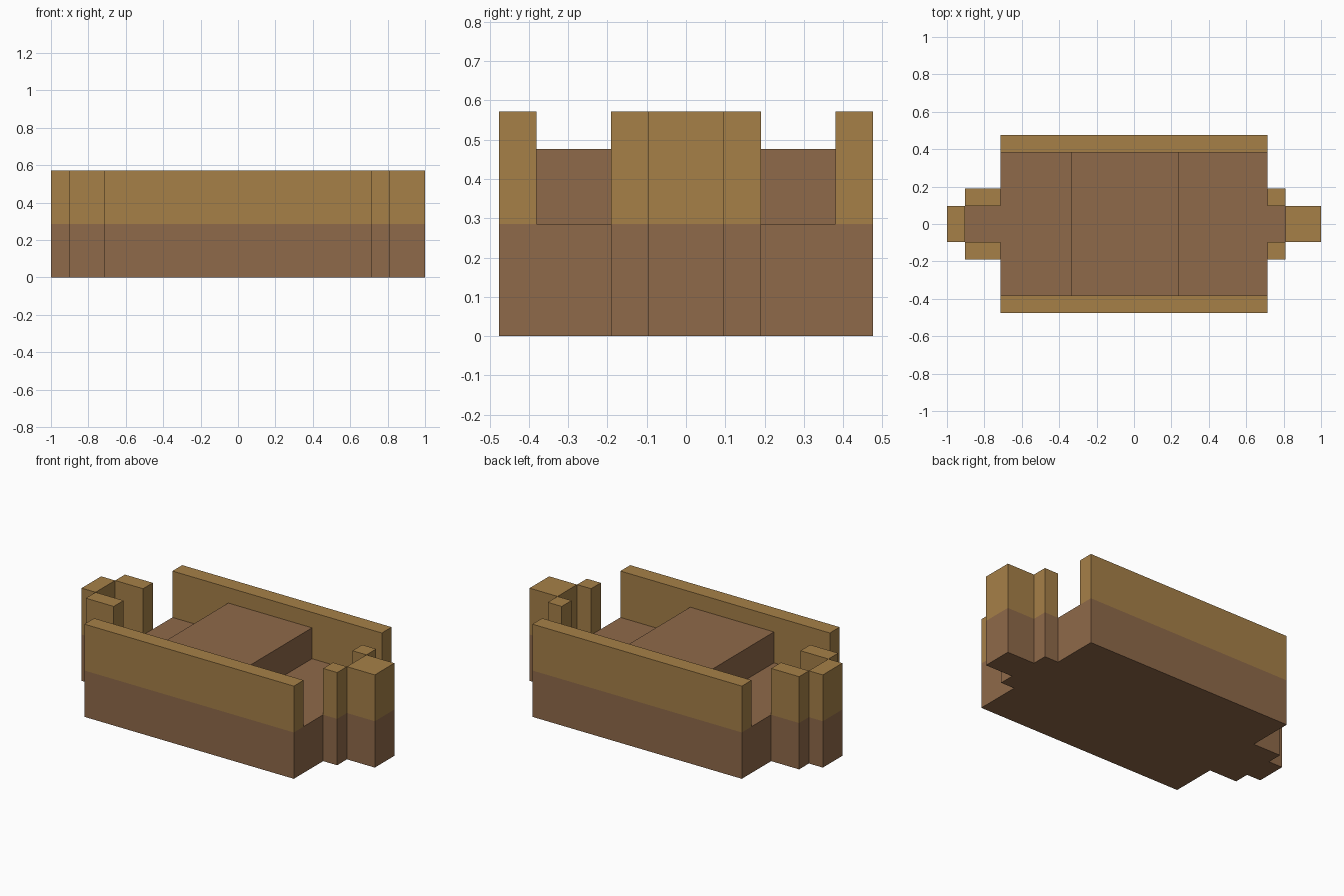
import bpy
import bmesh

cube = bpy.data.objects.get("Cube")
if cube:
    bpy.data.objects.remove(cube, do_unlink=True)

U = 2 / 21  # grid unit: the model is 21 units long


def make_material(name, color):
    mat = bpy.data.materials.new(name)
    mat.diffuse_color = color
    mat.use_nodes = True
    for node in mat.node_tree.nodes:
        if node.type == 'BSDF_PRINCIPLED':
            node.inputs["Base Color"].default_value = color
    return mat


brown = make_material("earth brown", (0.275, 0.142, 0.067, 1))
ochre = make_material("ochre", (0.38, 0.216, 0.064, 1))


def prism(name, outline, z0, z1, mat):
    """Extrude a flat outline, given in grid units, from z0 up to z1."""
    bm = bmesh.new()
    face = bm.faces.new([bm.verts.new((x * U, y * U, z0 * U)) for x, y in outline])
    ext = bmesh.ops.extrude_face_region(bm, geom=[face], use_keep_orig=True)
    top = [v for v in ext["geom"] if isinstance(v, bmesh.types.BMVert)]
    bmesh.ops.translate(bm, verts=top, vec=(0, 0, (z1 - z0) * U))
    bmesh.ops.recalc_face_normals(bm, faces=bm.faces)
    mesh = bpy.data.meshes.new(name)
    bm.to_mesh(mesh)
    bm.free()
    mesh.materials.append(mat)
    obj = bpy.data.objects.new(name, mesh)
    bpy.context.collection.objects.link(obj)
    return obj


def box(name, x0, x1, y0, y1, z0, z1, mat):
    return prism(name, [(x0, y0), (x1, y0), (x1, y1), (x0, y1)], z0, z1, mat)


# Stepped base slab, front half of the outline mirrored to the back
front = [(-10.5, -1), (-9.5, -1), (-9.5, -2), (-7.5, -2), (-7.5, -5),
         (7.5, -5), (7.5, -2), (8.5, -2), (8.5, -1), (10.5, -1)]
prism("base", front + [(x, -y) for x, y in reversed(front)], 0, 3, brown)

# Raised block between the walls
box("centre_block", -3.5, 2.5, -4, 4, 3, 5, brown)

# Long walls and end posts, one of each per side
for side, s in (("front", -1), ("back", 1)):
    for name, x0, x1, a, b in (("wall", -7.5, 7.5, 4, 5),
                               ("left_post", 7.5, 8.5, 1, 2),
                               ("right_post", -9.5, -7.5, 1, 2)):
        y0, y1 = sorted((a * s, b * s))
        box(f"{side}_{name}", x0, x1, y0, y1, 3, 6, ochre)

# Blocks closing both ends
box("left_end_block", 8.5, 10.5, -1, 1, 3, 6, ochre)
box("right_end_block", -10.5, -9.5, -1, 1, 3, 6, ochre)
